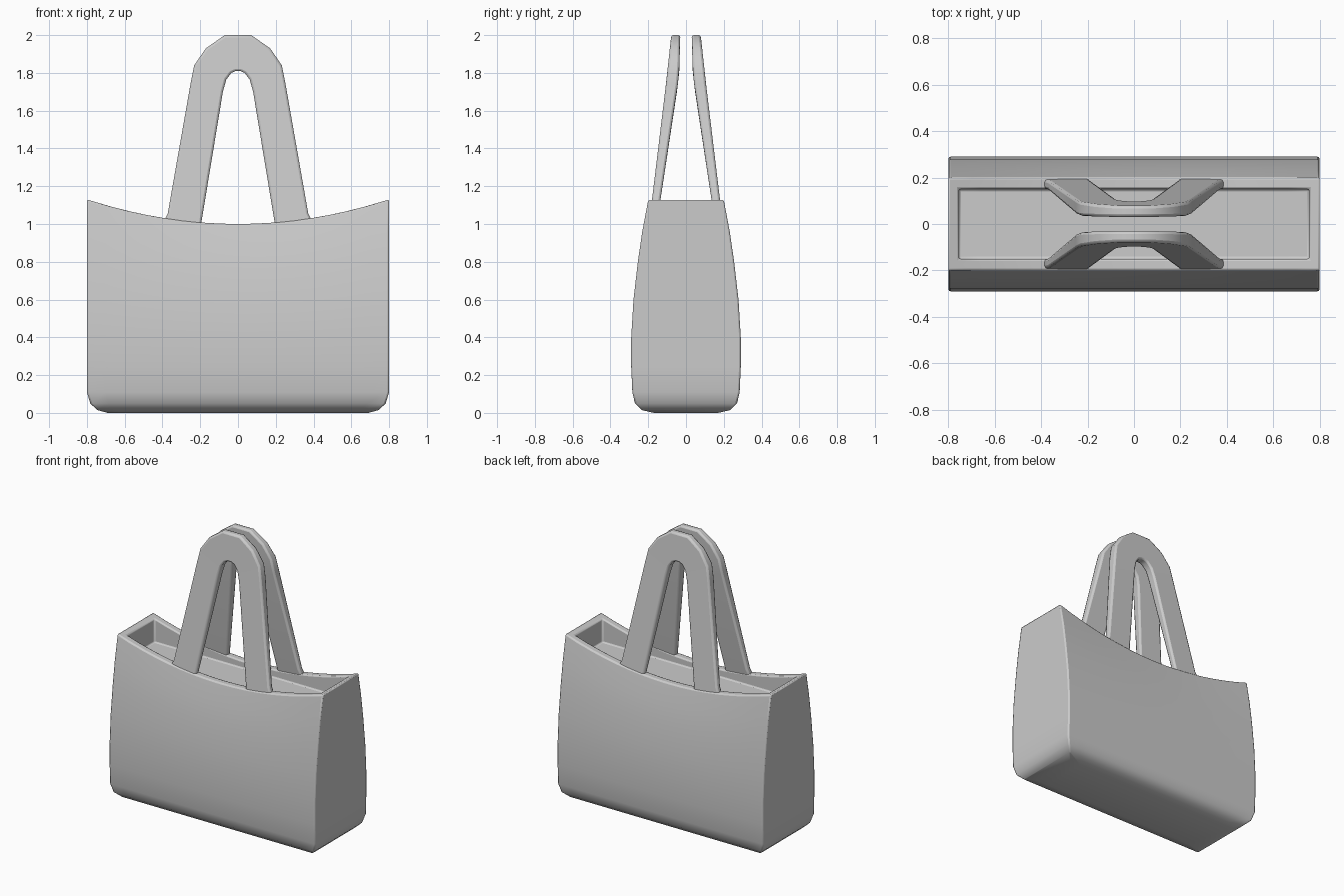
import bpy, bmesh

cube = bpy.data.objects.get("Cube")
if cube:
    bpy.data.objects.remove(cube)

grey = bpy.data.materials.new("plain grey")
grey.use_nodes = True
GREY = (0.6, 0.6, 0.6, 1)
grey.diffuse_color = GREY
grey.node_tree.nodes["Principled BSDF"].inputs["Base Color"].default_value = GREY


def finish(name, bm, bevel):
    """Turn a bmesh into a softly bevelled, smooth object."""
    bmesh.ops.recalc_face_normals(bm, faces=bm.faces[:])
    mesh = bpy.data.meshes.new(name)
    bm.to_mesh(mesh)
    bm.free()
    mesh.materials.append(grey)
    ob = bpy.data.objects.new(name, mesh)
    bpy.context.collection.objects.link(ob)
    mod = ob.modifiers.new("soft edges", 'BEVEL')
    mod.width, mod.segments = bevel, 2
    mod.limit_method, mod.angle_limit = 'ANGLE', 0.9
    bpy.ops.object.select_all(action='DESELECT')
    bpy.context.view_layer.objects.active = ob
    ob.select_set(True)
    bpy.ops.object.shade_smooth_by_angle(angle=0.7)
    return ob


def interp(table, z):
    """Linear lookup of y at height z."""
    for (z0, y0), (z1, y1) in zip(table, table[1:]):
        if z <= z1:
            return y0 + (y1 - y0) * (z - z0) / (z1 - z0)
    return table[-1][1]


# Bag: stacked rings of (half width, half depth, height), top dips in the middle
TOP, DIP, N = 1.13, 0.13, 16
outside = [(.69, .17, 0), (.745, .235, .015), (.782, .27, .05), (.8, .284, .11),
           (.8, .29, .25), (.8, .29, .4), (.8, .278, .6), (.8, .255, .8),
           (.8, .232, .96), (.8, .2, TOP)]
inside = [(.755, .15, TOP), (.755, .15, .95)]


def ring(bm, hx, hy, z, dip):
    xs = [hx * (2 * i / N - 1) for i in range(N + 1)]
    pts = [(x, -hy) for x in xs] + [(x, hy) for x in reversed(xs)]
    return [bm.verts.new((x, y, z - dip * (1 - (x / .8) ** 2))) for x, y in pts]


def bridge(bm, a, b):
    for i in range(len(a)):
        j = (i + 1) % len(a)
        bm.faces.new((a[i], a[j], b[j], b[i]))


bm = bmesh.new()
rings = [ring(bm, hx, hy, z, DIP * (z / TOP) ** 2) for hx, hy, z in outside]
rings += [ring(bm, hx, hy, z, DIP if z == TOP else 0) for hx, hy, z in inside]
for a, b in zip(rings, rings[1:]):
    bridge(bm, a, b)
bm.faces.new(rings[0])
bm.faces.new(rings[-1])
finish("bag_body", bm, .009)

# Handles: flat arched straps leaning inwards
rim_out = [(.385, .98), (.385, 1.03), (.372, 1.055), (.25, 1.75), (.232, 1.84), (.17, 1.93), (.07, 2)]
rim_in = [(.198, .98), (.192, 1.02), (.187, 1.05), (.08, 1.7), (.062, 1.765), (.035, 1.8), (.012, 1.81)]
face_out = [(.97, .199), (1.13, .18), (1.75, .105), (2, .078)]
face_in = [(.97, .159), (1.13, .135), (1.7, .048), (1.8, .036), (2, .03)]


def arch(side):
    return side + [(-x, z) for x, z in reversed(side)]


for name, s in (("front_handle", -1), ("back_handle", 1)):
    bm = bmesh.new()
    loops = []
    for (xo, zo), (xi, zi) in zip(arch(rim_out), arch(rim_in)):
        corners = [(xo, zo, face_out), (xi, zi, face_out), (xi, zi, face_in), (xo, zo, face_in)]
        loops.append([bm.verts.new((x, s * interp(t, z), z)) for x, z, t in corners])
    for a, b in zip(loops, loops[1:]):
        bridge(bm, a, b)
    bm.faces.new(loops[0])
    bm.faces.new(loops[-1])
    finish(name, bm, .012)
